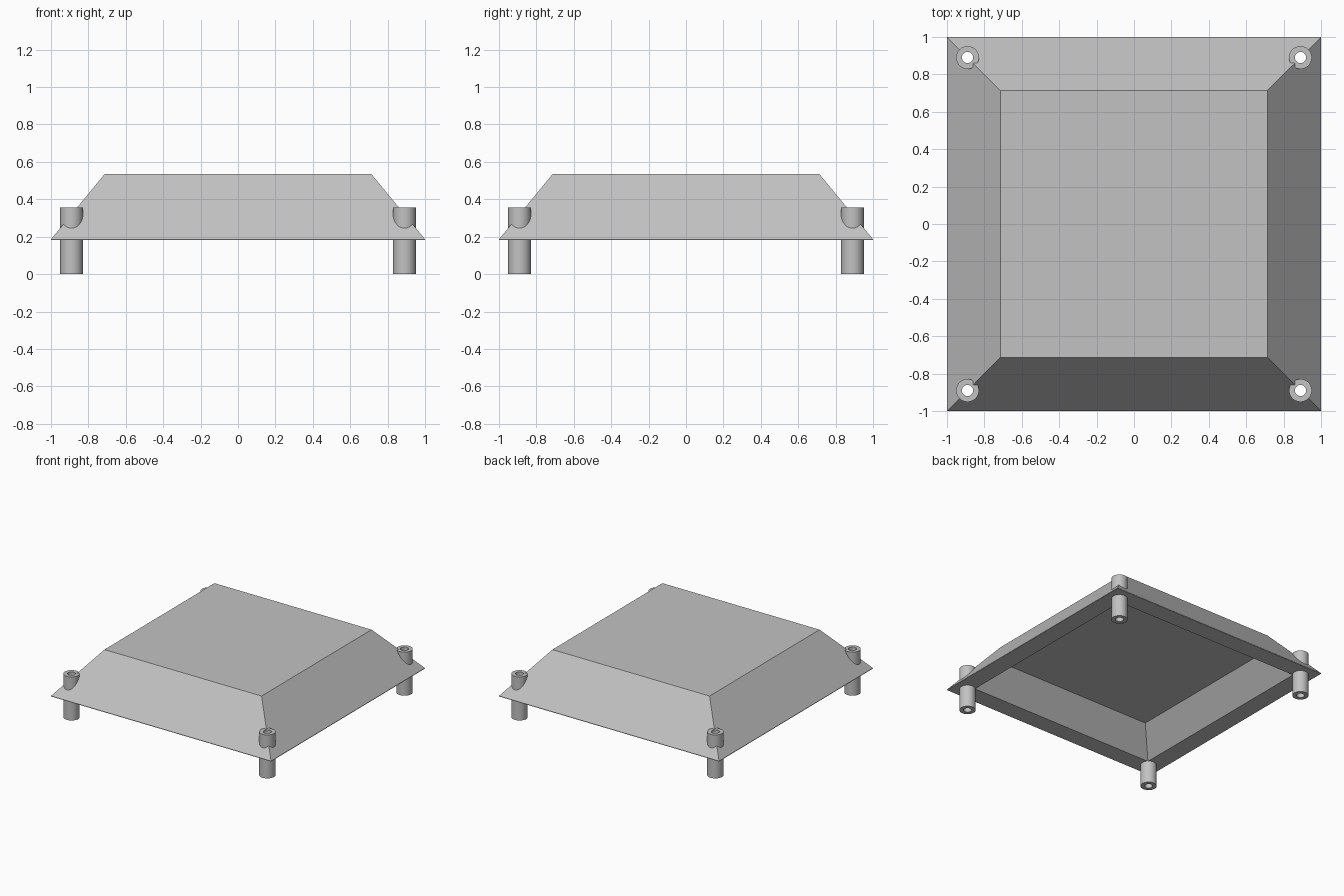
import bpy, bmesh

if "Cube" in bpy.data.objects:
    bpy.data.objects.remove(bpy.data.objects["Cube"], do_unlink=True)

grey = bpy.data.materials.new("plain grey")
grey.use_nodes = True
colour = (0.54, 0.54, 0.54, 1)
grey.diffuse_color = colour
grey.node_tree.nodes["Principled BSDF"].inputs["Base Color"].default_value = colour

BASE, TOP = 0.182, 0.534      # cover underside and roof heights
LEG_AT, LEG_TOP = 0.89, 0.357
LEG_R, HOLE_R = 0.061, 0.03
SIDES = 40


def finish(name, bm):
    bmesh.ops.recalc_face_normals(bm, faces=bm.faces)
    mesh = bpy.data.meshes.new(name)
    bm.to_mesh(mesh)
    bm.free()
    mesh.materials.append(grey)
    obj = bpy.data.objects.new(name, mesh)
    bpy.context.collection.objects.link(obj)
    return obj


def activate(obj):
    bpy.ops.object.select_all(action="DESELECT")
    obj.select_set(True)
    bpy.context.view_layer.objects.active = obj


def lathe_rings(bm, rings, sides, closed=False):
    """Bridge rings made of (radius, z); returns the loops of vertices."""
    loops = [bmesh.ops.create_circle(bm, segments=sides, radius=r)["verts"] for r, z in rings]
    for loop, (r, z) in zip(loops, rings):
        for v in loop:
            v.co.z = z
    pairs = list(zip(loops, loops[1:])) + ([(loops[-1], loops[0])] if closed else [])
    for a, b in pairs:
        for i in range(sides):
            j = (i + 1) % sides
            bm.faces.new((a[i], a[j], b[j], b[i]))
    return loops


# Hollow cover with sloping sides and a flat rim underneath
bm = bmesh.new()
profile = [(0.714, TOP), (1.0, BASE + 0.004), (1.0, BASE), (0.85, BASE), (0.69, 0.385)]
loops = lathe_rings(bm, profile, 4)
for loop, (half, z) in zip(loops, profile):
    for v, (sx, sy) in zip(loop, [(1, 1), (-1, 1), (-1, -1), (1, -1)]):
        v.co = (sx * half, sy * half, z)
bm.faces.new(loops[0])
bm.faces.new(loops[-1])
cover = finish("cover", bm)

corners = {"front_right": (-1, -1), "front_left": (1, -1),
           "back_right": (-1, 1), "back_left": (1, 1)}

for name, (sx, sy) in corners.items():
    # Clear the cover where the tube passes through
    bm = bmesh.new()
    bmesh.ops.create_cone(bm, cap_ends=True, segments=SIDES, radius1=0.045,
                          radius2=0.045, depth=2)
    cutter = finish("leg_cutter", bm)
    cutter.location = (sx * LEG_AT, sy * LEG_AT, 0)
    cutter.hide_render = True
    cut = cover.modifiers.new("leg_hole", "BOOLEAN")
    cut.operation, cut.solver, cut.object = "DIFFERENCE", "EXACT", cutter
    activate(cover)
    bpy.ops.object.modifier_apply(modifier=cut.name)
    bpy.data.objects.remove(cutter, do_unlink=True)

    # Tubular leg
    bm = bmesh.new()
    lathe_rings(bm, [(LEG_R, 0), (LEG_R, LEG_TOP), (HOLE_R, LEG_TOP), (HOLE_R, 0)],
                SIDES, closed=True)
    leg = finish(name + "_leg", bm)
    leg.location = (sx * LEG_AT, sy * LEG_AT, 0)
    activate(leg)
    bpy.ops.object.shade_smooth_by_angle()
